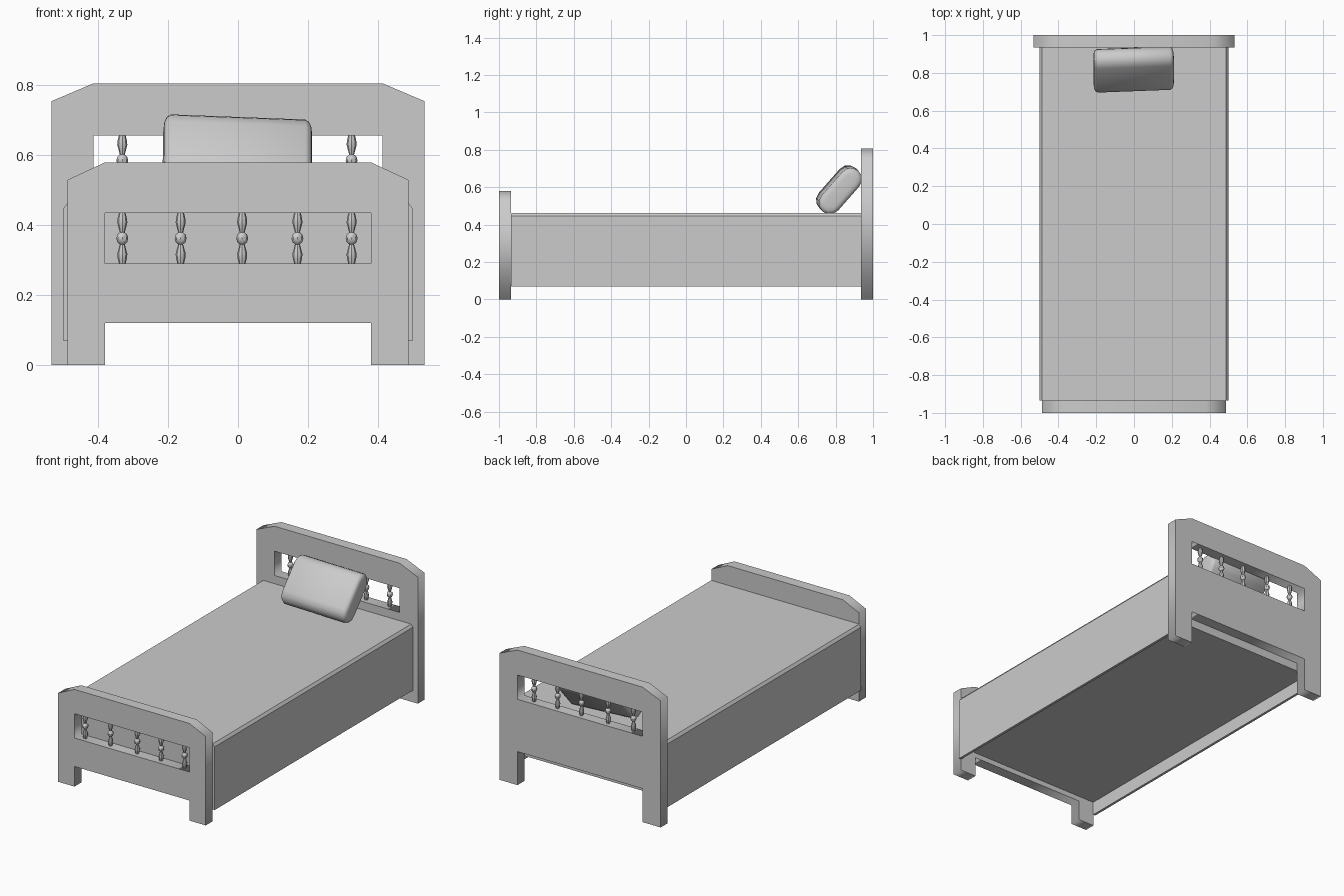
import bpy, bmesh, math
from mathutils import Vector, Matrix

if "Cube" in bpy.data.objects:
    bpy.data.objects.remove(bpy.data.objects["Cube"])


def add_mesh(name, bm, smooth=False):
    bmesh.ops.recalc_face_normals(bm, faces=bm.faces)
    me = bpy.data.meshes.new(name)
    bm.to_mesh(me)
    bm.free()
    ob = bpy.data.objects.new(name, me)
    bpy.context.collection.objects.link(ob)
    if smooth:
        bpy.ops.object.select_all(action='DESELECT')
        ob.select_set(True)
        bpy.context.view_layer.objects.active = ob
        bpy.ops.object.shade_smooth_by_angle(angle=math.radians(40))
    return ob


def loft(bm, rings, caps=True):
    vs = [[bm.verts.new(p) for p in r] for r in rings]
    n = len(vs[0])
    for a, b in zip(vs, vs[1:]):
        for i in range(n):
            bm.faces.new((a[i], a[(i + 1) % n], b[(i + 1) % n], b[i]))
    if caps:
        bm.faces.new(vs[0])
        bm.faces.new(vs[-1])


def end_board(name, y, half, side_z, top_z, inner, leg_z, win_lo, win_hi):
    """Upright panel with clipped corners, legs and a window, as a filled 2D curve."""
    right = [(inner, leg_z), (inner, 0), (half, 0), (half, side_z), (inner, top_z)]
    outline = right + [(-x, z) for x, z in reversed(right)]
    window = [(-inner, win_lo), (inner, win_lo), (inner, win_hi), (-inner, win_hi)]
    cu = bpy.data.curves.new(name, 'CURVE')
    cu.dimensions = '2D'
    cu.fill_mode = 'BOTH'
    cu.extrude = 0.0325
    for pts in (outline, window):
        sp = cu.splines.new('POLY')
        sp.points.add(len(pts) - 1)
        for p, (x, z) in zip(sp.points, pts):
            p.co = (x, z, 0, 1)
        sp.use_cyclic_u = True
    ob = bpy.data.objects.new(name, cu)
    bpy.context.collection.objects.link(ob)
    ob.location.y = y
    ob.rotation_euler.x = math.pi / 2
    bpy.ops.object.select_all(action='DESELECT')
    ob.select_set(True)
    bpy.context.view_layer.objects.active = ob
    bpy.ops.object.convert(target='MESH')


def spindles(name, y, z_mid, half_h):
    """Row of turned spindles, each symmetric about its centre bead."""
    upper = [(0.017, 0.0), (0.014, 0.011), (0.007, 0.017), (0.010, 0.028),
             (0.0145, 0.045), (0.013, 0.058), (0.009, half_h)]
    prof = [(r, -h) for r, h in reversed(upper[1:])] + upper
    for k, x in enumerate((-0.331, -0.164, 0.012, 0.17, 0.325)):
        bm = bmesh.new()
        loft(bm, [[(x + r * math.cos(a), y + r * math.sin(a), z_mid + h)
                   for a in (i * math.tau / 8 for i in range(8))] for r, h in prof])
        add_mesh(f"{name}_{k + 1}", bm, True)


# Headboard and footboard
end_board("headboard", 0.9675, 0.533, 0.755, 0.806, 0.413, 0.20, 0.512, 0.657)
end_board("footboard", -0.9675, 0.487, 0.53, 0.58, 0.38, 0.12, 0.29, 0.435)
spindles("headboard_spindle", 0.9675, 0.585, 0.074)
spindles("footboard_spindle", -0.9675, 0.3625, 0.074)

# Mattress top with side rails: one hollow-bottomed section run along y
half = [(0.485, 0.15), (0.485, 0.07), (0.5, 0.07), (0.5, 0.447), (0.488, 0.463)]
section = half + [(-x, z) for x, z in reversed(half)]
bm = bmesh.new()
loft(bm, [[(x, y, z) for x, z in section] for y in (-0.935, 0.935)])
add_mesh("mattress_and_rails", bm)

# Pillow: rounded slab leaning on the headboard
def pillow_ring(x, inset, s=0.085, r=0.06):
    ring = []
    for sign in (1, -1):
        for i in range(7):
            a = -math.pi / 2 + math.pi * i / 6
            ring.append((x, sign * (s - inset * 0.35 + (r - inset) * math.cos(a)),
                         sign * (r - inset) * math.sin(a)))
    return ring

ends = [(0.212, 0.030), (0.210, 0.016), (0.204, 0.006), (0.192, 0.0)]
bm = bmesh.new()
loft(bm, [pillow_ring(-x, t) for x, t in ends] +
     [pillow_ring(x, t) for x, t in reversed(ends)])
ax = Vector((1, 0.038, -0.038)).normalized()
az = ax.cross(Vector((0, 0.66, 0.75))).normalized()
ay = az.cross(ax)
rot = Matrix((ax, ay, az)).transposed().to_4x4()
bm.transform(Matrix.Translation((-0.002, 0.818, 0.587)) @ rot)
add_mesh("pillow", bm, True)
